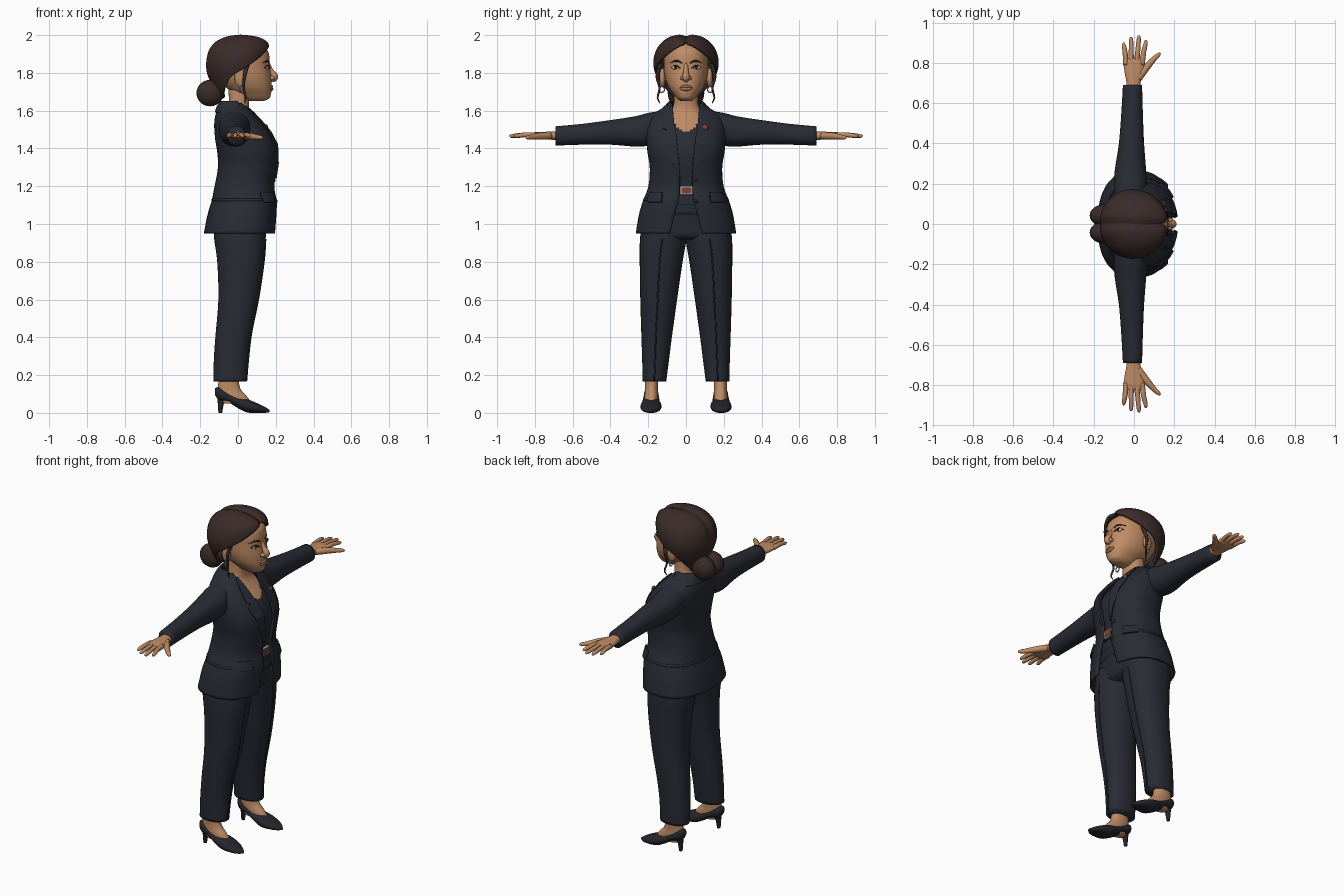
import bpy, bmesh, math
from mathutils import Vector

old = bpy.data.objects.get("Cube")
if old:
    bpy.data.objects.remove(old)


def material(name, r, g, b):
    m = bpy.data.materials.new(name)
    m.use_nodes = True
    m.diffuse_color = (r, g, b, 1)
    node = next(n for n in m.node_tree.nodes if n.type == "BSDF_PRINCIPLED")
    node.inputs["Base Color"].default_value = (r, g, b, 1)
    node.inputs["Roughness"].default_value = 0.7
    return m


NAVY = material("navy cloth", 0.022, 0.024, 0.034)
SHOE = material("shoe black", 0.018, 0.018, 0.025)
SKIN = material("skin", 0.52, 0.26, 0.13)
HAIR = material("dark brown hair", 0.042, 0.024, 0.022)
LIPS = material("lips", 0.38, 0.16, 0.095)
WHITE = material("eye white", 0.6, 0.55, 0.5)
IRIS = material("iris", 0.03, 0.015, 0.01)
METAL = material("silver", 0.5, 0.48, 0.45)
BROWN = material("red brown", 0.2, 0.06, 0.035)


def finish(name, bm, mat, mirror=False, thick=0, smooth=True):
    bmesh.ops.recalc_face_normals(bm, faces=bm.faces)
    me = bpy.data.meshes.new(name)
    bm.to_mesh(me)
    bm.free()
    me.materials.append(mat)
    ob = bpy.data.objects.new(name, me)
    bpy.context.collection.objects.link(ob)
    if smooth:
        me.shade_smooth()
    if thick:
        mod = ob.modifiers.new("thickness", "SOLIDIFY")
        mod.thickness, mod.offset = thick, 0
    if mirror:
        ob.modifiers.new("mirror", "MIRROR").use_axis = (False, True, False)
    return ob


def dense(rows, k=5):
    """Smooth the section list with a spline through its rows."""
    out = []
    for i in range(len(rows) - 1):
        a, b, c, d = (rows[max(0, min(len(rows) - 1, i + j))] for j in (-1, 0, 1, 2))
        for s in range(k):
            t = s / k
            out.append([0.5 * (2 * q + (r - p) * t + (2 * p - 5 * q + 4 * r - w) * t * t
                               + (3 * q - p - 3 * r + w) * t ** 3) for p, q, r, w in zip(a, b, c, d)])
    return out + [list(rows[-1])]


def sym(rows):
    """(z, back, front, half width, opening) to full section bounds."""
    return dense([(r[0], r[1], r[2], -r[3], r[3], r[4] if len(r) > 4 else 0) for r in rows])


def loft(name, rows, mat, axis="z", p=2.2, n=40, opened=False, warp=None, **kw):
    bm = bmesh.new()
    rings = []
    for r in rows:
        a0 = math.radians(max(0, r[5])) if opened else 0
        ring = []
        for i in range(n + (1 if opened else 0)):
            a = a0 + (2 * math.pi - 2 * a0) * i / n
            c, s = math.cos(a), math.sin(a)
            u = (r[1] + r[2]) / 2 + (r[2] - r[1]) / 2 * math.copysign(abs(c) ** (2 / p), c)
            v = (r[3] + r[4]) / 2 + (r[4] - r[3]) / 2 * math.copysign(abs(s) ** (2 / p), s)
            co = {"z": (u, v, r[0]), "y": (u, r[0], v), "x": (r[0], u, v)}[axis]
            ring.append(bm.verts.new(warp(*co) if warp else co))
        rings.append(ring)
    for lo, hi in zip(rings, rings[1:]):
        for i in range(n):
            j = i + 1 if opened else (i + 1) % n
            bm.faces.new((lo[i], lo[j], hi[j], hi[i]))
    if not opened:
        bm.faces.new(rings[0])
        bm.faces.new(rings[-1])
    return finish(name, bm, mat, **kw)


def at(rows, z):
    for a, b in zip(rows, rows[1:]):
        if a[0] <= z <= b[0]:
            t = (z - a[0]) / (b[0] - a[0])
            return [q + (w - q) * t for q, w in zip(a, b)]
    return rows[0] if z < rows[0][0] else rows[-1]


def surf_x(rows, y, z, p):
    r = at(rows, z)
    q = min(0.98, abs((y - (r[3] + r[4]) / 2) / ((r[4] - r[3]) / 2)))
    return (r[1] + r[2]) / 2 + (r[2] - r[1]) / 2 * (1 - q ** p) ** (1 / p)


def patch(name, rows, edges, mat, lift=0.01, thick=0.009, p=2.4, n=8):
    """Thin plate lying on the front of a lofted body; edges are (z, y0, y1)."""
    bm = bmesh.new()
    grid = []
    for z, y0, y1 in edges:
        ys = [y0 + (y1 - y0) * i / n for i in range(n + 1)]
        grid.append([bm.verts.new((surf_x(rows, y, z, p) + lift, y, z)) for y in ys])
    for lo, hi in zip(grid, grid[1:]):
        for i in range(n):
            bm.faces.new((lo[i], lo[i + 1], hi[i + 1], hi[i]))
    return finish(name, bm, mat, mirror=True, thick=thick, smooth=False)


def tube(name, pts, mat, n=12, k=4, **kw):
    """Tapered tube through (x, y, z, radius) points."""
    pts = dense(pts, k)
    bm = bmesh.new()
    rings = []
    for i, q in enumerate(pts):
        d = Vector(pts[min(i + 1, len(pts) - 1)][:3]) - Vector(pts[max(i - 1, 0)][:3])
        side = d.cross(Vector((1, 0, 0)) if abs(d.x) < 0.9 * d.length else Vector((0, 1, 0))).normalized()
        up = d.cross(side).normalized()
        rings.append([bm.verts.new(Vector(q[:3]) + q[3] * (side * math.cos(a) + up * math.sin(a)))
                      for a in (2 * math.pi * j / n for j in range(n))])
    for lo, hi in zip(rings, rings[1:]):
        for i in range(n):
            bm.faces.new((lo[i], lo[(i + 1) % n], hi[(i + 1) % n], hi[i]))
    bm.faces.new(rings[0])
    bm.faces.new(rings[-1])
    return finish(name, bm, mat, **kw)


def ball(name, loc, radii, mat, **kw):
    bm = bmesh.new()
    bmesh.ops.create_uvsphere(bm, u_segments=24, v_segments=14, radius=1)
    for v in bm.verts:
        v.co = Vector(loc) + Vector(a * b for a, b in zip(v.co, radii))
    return finish(name, bm, mat, **kw)


def box(name, loc, size, mat, **kw):
    bm = bmesh.new()
    bmesh.ops.create_cube(bm, size=1)
    for v in bm.verts:
        v.co = Vector(loc) + Vector(a * b for a, b in zip(v.co, size))
    return finish(name, bm, mat, smooth=False, **kw)


# Neck, chest and shirt
torso = sym([(1.05, -.1, .165, .19), (1.2, -.09, .165, .165), (1.3, -.08, .183, .165), (1.38, -.08, .19, .175),
             (1.45, -.09, .17, .175), (1.5, -.09, .138, .17), (1.55, -.085, .095, .14), (1.59, -.07, .066, .09),
             (1.63, -.05, .058, .066), (1.71, -.05, .065, .062)])
body = loft("shirt_and_neck", torso, NAVY, n=64)
body.data.materials.append(SKIN)
for f in body.data.polygons:
    f.material_index = int(f.center.z > 1.485 + 12 * f.center.y ** 2)

# Jacket with open front, collar, lapels, pockets
jacket = sym([(.95, -.175, .195, .26, 15), (1.05, -.155, .2, .243, 11), (1.12, -.134, .2, .222, 7.5),
              (1.2, -.118, .187, .193, 7), (1.3, -.1, .2, .186, 7.7), (1.38, -.104, .208, .198, 9.6),
              (1.45, -.115, .188, .203, 12), (1.52, -.12, .14, .2, 15), (1.57, -.115, .095, .178, 19),
              (1.61, -.1, .06, .12, 35), (1.635, -.085, .035, .085, 52)])
loft("jacket", jacket, NAVY, p=2.4, n=64, opened=True, thick=0.012)
seam = [[z, r[1] - .005, r[2] + .002, r[3] - .005, r[4] + .005, 40] for z in (1.122, 1.134) for r in [at(jacket, z)]]
loft("waist_seam", seam, NAVY, p=2.4, n=64, opened=True, thick=0.006)
loft("collar", sym([(1.59, -.118, .07, .145, 62), (1.625, -.105, .05, .105, 66), (1.648, -.086, .035, .085, 72)]),
     NAVY, opened=True, thick=0.012)
patch("lapel", jacket, [(1.24, .03, .036), (1.32, .036, .07), (1.42, .046, .11), (1.48, .054, .128),
                        (1.497, .057, .1), (1.505, .06, .122), (1.55, .064, .115), (1.59, .068, .1),
                        (1.62, .07, .085)], NAVY)
patch("pocket_flap", jacket, [(1.115, .13, .2), (1.14, .128, .2), (1.168, .125, .19)], NAVY, lift=.014)
for z in (1.12, 1.23):
    ball("jacket_button", (surf_x(jacket, .055, z, 2.4) + .006, .055, z), (.006, .009, .009), SHOE)
ball("brooch", (surf_x(jacket, .1, 1.51, 2.4) + .014, .1, 1.51), (.008, .016, .018), BROWN)

# Belt and buckle
box("belt", (.168, 0, 1.178), (.02, .13, .035), SHOE)
box("belt_buckle", (.184, .002, 1.178), (.014, .066, .046), METAL)
box("buckle_plate", (.19, .002, 1.178), (.008, .052, .032), BROWN)

# Sleeves, hands
loft("sleeve", dense([(.12, -.1, .06, 1.44, 1.6), (.2, -.1, .065, 1.415, 1.588), (.27, -.095, .06, 1.41, 1.57),
                      (.4, -.075, .05, 1.42, 1.55), (.55, -.063, .044, 1.42, 1.53), (.69, -.055, .04, 1.415, 1.517)]),
     NAVY, axis="y", mirror=True)
loft("palm", dense([(.65, -.035, .03, 1.443, 1.492), (.7, -.037, .032, 1.445, 1.49), (.75, -.046, .045, 1.45, 1.488),
                    (.8, -.052, .055, 1.452, 1.486), (.825, -.045, .05, 1.458, 1.48)]), SKIN, axis="y", mirror=True)
for name, x0, x1, tip in (("little", -.04, -.05, .9), ("ring", -.014, -.014, .928),
                          ("middle", .014, .024, .935), ("index", .04, .058, .912)):
    tube(name + "_finger", [(x0, .79, 1.47, .014), (x0 * .6 + x1 * .4, .85, 1.472, .0125),
                            (x1, tip - .015, 1.466, .01), (x1, tip, 1.464, .004)], SKIN, mirror=True)
tube("thumb", [(.02, .72, 1.467, .018), (.06, .775, 1.465, .018), (.1, .82, 1.46, .013),
               (.122, .84, 1.458, .01), (.13, .848, 1.457, .004)], SKIN, mirror=True)

# Trousers
loft("hips", sym([(.915, -.1, .11, .17), (.94, -.125, .14, .225), (1.0, -.13, .15, .235), (1.1, -.11, .168, .195)]), NAVY)
leg = dense([(.165, -.13, .045, .105, .23), (.28, -.128, .052, .09, .232), (.4, -.12, .068, .075, .236),
             (.6, -.104, .108, .047, .242), (.8, -.11, .138, .018, .245), (.93, -.127, .147, -.004, .243),
             (1.02, -.125, .145, -.005, .225)])
loft("trouser_leg", leg, NAVY, mirror=True)
tube("trouser_crease", [(surf_x(leg, y, z, 2.2), y, z, .004) for y, z in
                        ((.168, .17), (.16, .4), (.15, .6), (.14, .8), (.125, .92))], NAVY, mirror=True, n=6)

# Feet and heeled shoes
loft("foot", dense([(.05, -.08, .075, .15, .218), (.09, -.098, .045, .148, .219), (.13, -.106, .012, .149, .217),
                    (.2, -.1, .0, .145, .22)]), SKIN, mirror=True)
loft("shoe", dense([(-.122, .17, .2, .095, .13), (-.1, .148, .22, .068, .136), (-.05, .143, .225, .055, .108),
                    (0, .138, .232, .025, .082), (.05, .13, .24, .002, .072), (.1, .135, .238, 0, .052),
                    (.14, .155, .222, 0, .033), (.168, .18, .197, .004, .015)]), SHOE, axis="x", mirror=True)
tube("shoe_heel", [(-.08, .184, .1, .034), (-.09, .184, .06, .018), (-.094, .184, 0, .01)], SHOE, mirror=True)

# Head and face
head = sym([(1.652, .05, .14, .03), (1.665, .015, .166, .048), (1.69, -.02, .175, .068), (1.72, -.06, .178, .09),
            (1.76, -.1, .177, .107), (1.8, -.12, .173, .115), (1.84, -.13, .168, .118), (1.88, -.13, .167, .117),
            (1.92, -.12, .156, .108), (1.955, -.08, .12, .08)])
loft("head", head, SKIN, n=48)
tube("nose", [(.158, 0, 1.845, .012), (.176, 0, 1.81, .013), (.193, 0, 1.782, .019), (.185, 0, 1.765, .016),
              (.174, 0, 1.76, .006)], SKIN)
ball("nostril", (.18, .018, 1.772), (.016, .012, .011), SKIN, mirror=True)


def on_face(pts, r, lift=0):
    return [(surf_x(head, y, z, 2.2) + lift, y, z, r * s) for y, z, s in pts]


for name, z, r in (("upper_lip", 1.727, .007), ("lower_lip", 1.715, .009)):
    tube(name, on_face([(-.033, 1.72, .3), (-.015, z, 1), (.015, z, 1), (.033, 1.72, .3)], r), LIPS)
tube("eyebrow", on_face([(.022, 1.852, .6), (.05, 1.864, 1), (.085, 1.853, .4)], .005), HAIR, mirror=True)
tube("upper_lid", on_face([(.03, 1.824, .6), (.054, 1.839, 1), (.08, 1.827, .6)], .004, .004), IRIS, mirror=True)
eye_x = surf_x(head, .055, 1.828, 2.2)
ball("eyeball", (eye_x - .002, .055, 1.828), (.008, .021, .01), WHITE, mirror=True)
ball("iris", (eye_x + .003, .055, 1.829), (.005, .009, .0095), IRIS, mirror=True)
ball("ear", (.01, .125, 1.775), (.028, .016, .05), SKIN, mirror=True)
hoop = [(.012, .128 + .014 * math.sin(a), 1.712 - .016 * math.cos(a), .0035)
        for a in (math.pi * i / 5 for i in range(11))]
tube("earring", hoop, METAL, mirror=True, n=8, k=2)


# Hair with centre parting, bun and loose strands
def parting(x, y, z):
    g = math.exp(-(y / .022) ** 2) * min(1, max(0, (z - 1.8) / .1))
    return (x * (1 - .06 * g), y, z - .012 * g)


loft("hair", sym([(1.67, -.1, .05, .075, 130), (1.7, -.115, .06, .1, 122), (1.74, -.133, .1, .13, 112),
                  (1.79, -.153, .13, .152, 96), (1.83, -.163, .145, .163, 72), (1.87, -.163, .156, .164, 52),
                  (1.91, -.155, .163, .154, 33), (1.94, -.138, .163, .137, 16), (1.965, -.112, .15, .113, 3),
                  (1.985, -.07, .108, .078, 0), (1.996, -.012, .04, .03, 0), (1.998, .01, .015, .003, 0)]),
     HAIR, p=2, n=64, opened=True, warp=parting, thick=0.016)
ball("hair_bun", (-.148, .042, 1.693), (.072, .055, .07), HAIR, mirror=True)
tube("loose_strand", [(.05, .135, 1.85, .012), (.035, .152, 1.78, .009), (.03, .14, 1.72, .006),
                      (.04, .15, 1.67, .005), (.035, .138, 1.64, .002)], HAIR, mirror=True, n=8)
